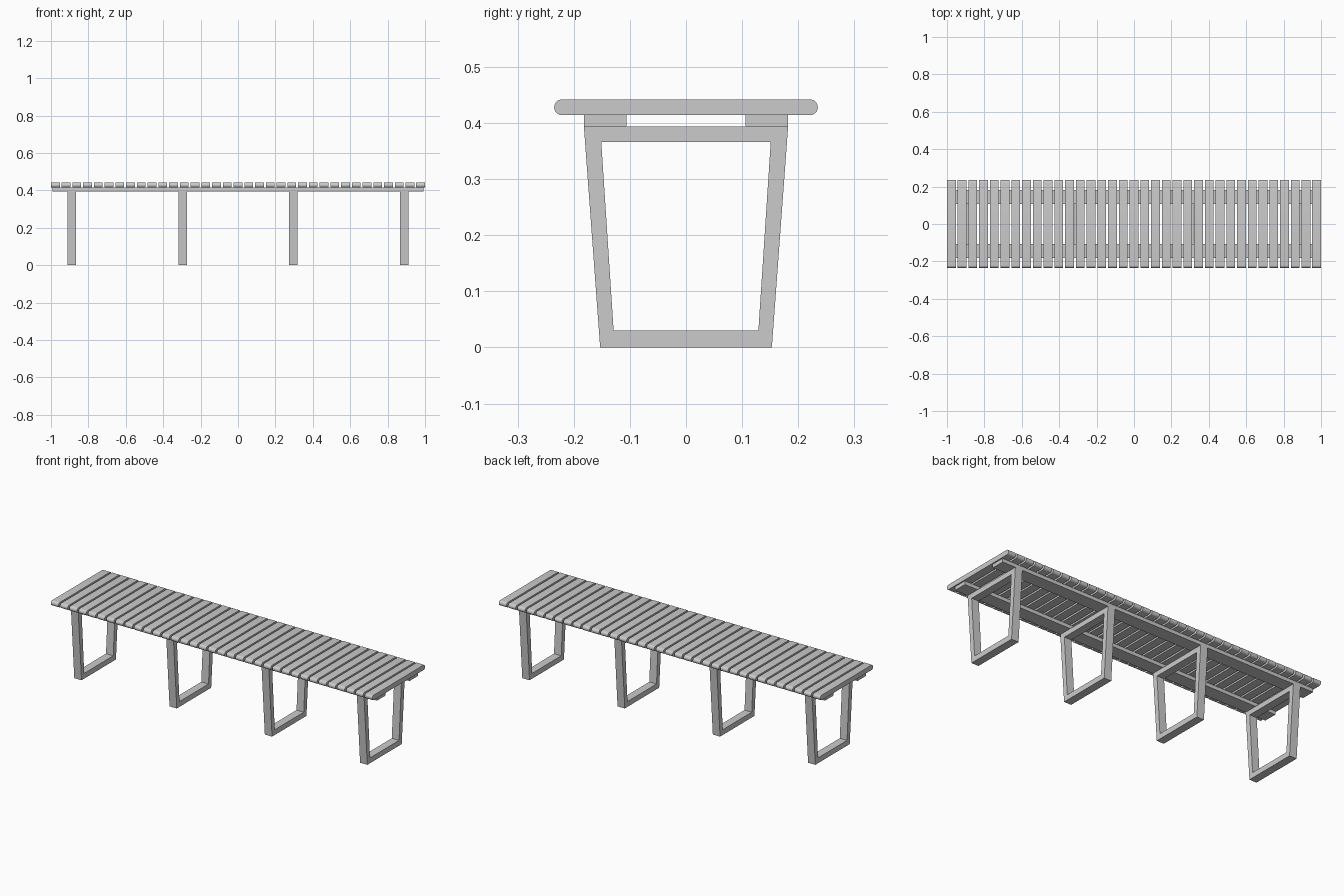
import bpy, bmesh, math

cube = bpy.data.objects.get("Cube")
if cube:
    bpy.data.objects.remove(cube)

grey = bpy.data.materials.new("plain grey")
grey.use_nodes = True
colour = (0.6, 0.6, 0.6, 1)
grey.diffuse_color = colour
grey.node_tree.nodes["Principled BSDF"].inputs["Base Color"].default_value = colour


def extrude_outline(name, loops, x, width, smooth=False):
    """Extrude a (y, z) outline along x; a second loop cuts a hole."""
    bm = bmesh.new()
    edges = []
    for loop in loops:
        verts = [bm.verts.new((x - width / 2, y, z)) for y, z in loop]
        edges += [bm.edges.new((v, verts[i - 1])) for i, v in enumerate(verts)]
    if len(loops) == 1:
        bm.faces.new(verts)
    else:
        # bridge the outer and inner loops into a frame
        bmesh.ops.bridge_loops(bm, edges=edges)
    result = bmesh.ops.extrude_face_region(bm, geom=bm.faces[:])
    moved = [g for g in result["geom"] if isinstance(g, bmesh.types.BMVert)]
    bmesh.ops.translate(bm, verts=moved, vec=(width, 0, 0))
    bmesh.ops.recalc_face_normals(bm, faces=bm.faces[:])
    mesh = bpy.data.meshes.new(name)
    bm.to_mesh(mesh)
    bm.free()
    mesh.materials.append(grey)
    obj = bpy.data.objects.new(name, mesh)
    bpy.context.collection.objects.link(obj)
    if smooth:
        bpy.ops.object.select_all(action="DESELECT")
        obj.select_set(True)
        bpy.context.view_layer.objects.active = obj
        bpy.ops.object.shade_smooth_by_angle(angle=math.radians(35))
    return obj


# Heights shared by the parts
frame_top, rail_top, seat_top = 0.394, 0.414, 0.442

# Seat slats with fully rounded ends
radius = (seat_top - rail_top) / 2
half_depth, steps = 0.235, 12
slat_outline = []
for side in (1, -1):
    for i in range(steps + 1):
        a = math.pi * i / steps - math.pi / 2
        slat_outline.append((side * (half_depth - radius + radius * math.cos(a)),
                             rail_top + radius + side * radius * math.sin(a)))
slat_count, slat_width = 35, 0.047
pitch = (2 - slat_width) / (slat_count - 1)
for i in range(slat_count):
    x = (i - (slat_count - 1) / 2) * pitch
    extrude_outline(f"seat_slat_{i + 1}", [slat_outline], x, slat_width, smooth=True)

# Two long rails under the slats
for name, side in (("front_rail", -1), ("back_rail", 1)):
    outline = [(side * y, z) for y, z in ((0.106, frame_top), (0.182, frame_top),
                                          (0.182, rail_top), (0.106, rail_top))]
    extrude_outline(name, [outline], 0, 1.986)

# Four tapered leg frames
outer = [(-0.153, 0), (0.153, 0), (0.182, frame_top), (-0.182, frame_top)]
inner = [(-0.129, 0.03), (0.129, 0.03), (0.151, 0.366), (-0.151, 0.366)]
for i in range(4):
    extrude_outline(f"leg_frame_{i + 1}", [outer, inner], (i - 1.5) * 0.593, 0.045)
